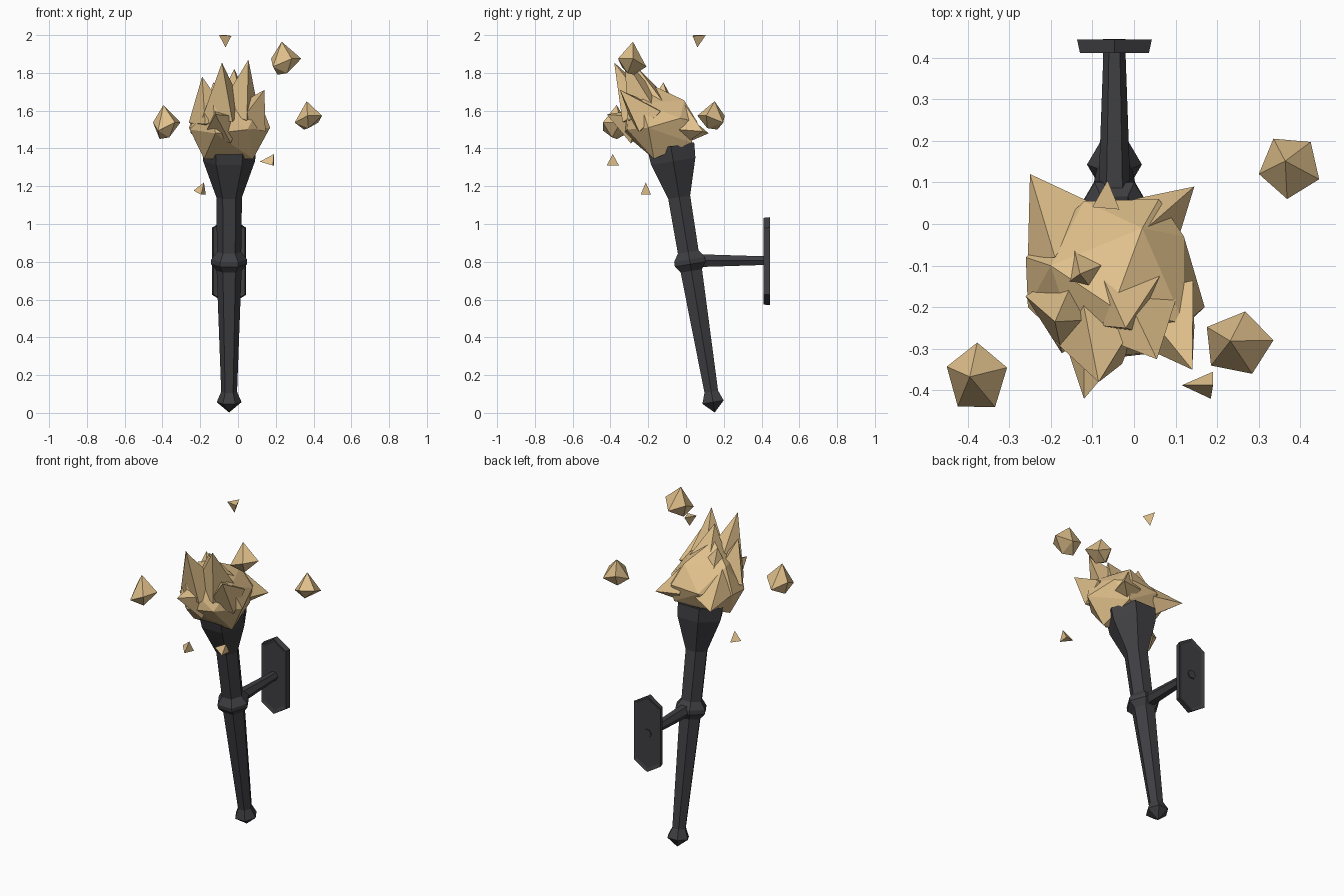
import bpy, bmesh, math
from mathutils import Vector, Matrix

if "Cube" in bpy.data.objects:
    bpy.data.objects.remove(bpy.data.objects["Cube"])


def material(name, colour):
    m = bpy.data.materials.new(name)
    m.diffuse_color = (*colour, 1)
    m.use_nodes = True
    m.node_tree.nodes["Principled BSDF"].inputs["Base Color"].default_value = m.diffuse_color
    return m


IRON = material("dark iron", (0.05, 0.05, 0.056))
FIRE = material("pale gold flame", (0.75, 0.53, 0.26))


def finish(name, bm, mat, matrix=Matrix()):
    bmesh.ops.recalc_face_normals(bm, faces=bm.faces)
    me = bpy.data.meshes.new(name)
    bm.to_mesh(me)
    bm.free()
    me.transform(matrix)
    me.materials.append(mat)
    ob = bpy.data.objects.new(name, me)
    bpy.context.collection.objects.link(ob)
    return ob


def lathe(name, profile, matrix, sides=6):
    """Six-sided turned part; profile is (height, radius)."""
    bm = bmesh.new()
    rings = []
    for z, r in profile:
        if r == 0:
            rings.append([bm.verts.new((0, 0, z))] * sides)
        else:
            rings.append([bm.verts.new((r * math.cos(math.tau * i / sides),
                                        r * math.sin(math.tau * i / sides), z)) for i in range(sides)])
    for a, b in zip(rings, rings[1:]):
        for i in range(sides):
            j = (i + 1) % sides
            bm.faces.new(dict.fromkeys([a[i], a[j], b[j], b[i]]))
    return finish(name, bm, IRON, matrix)


def hull(bm, points):
    verts = [bm.verts.new(p) for p in points]
    res = bmesh.ops.convex_hull(bm, input=verts)
    spare = [g for g in set(res["geom_interior"] + res["geom_unused"]) if isinstance(g, bmesh.types.BMVert)]
    bmesh.ops.delete(bm, geom=spare, context='VERTS')


# Torch handle with pommel, collar and flared cup, leaning forward
lean = math.atan(0.165)
stretch = 1 / math.cos(lean)
profile = [(0, 0), (0.055, 0.066), (0.11, 0.042), (0.75, 0.066), (0.785, 0.095), (0.81, 0.095),
           (0.85, 0.064), (1.14, 0.068), (1.33, 0.137), (1.41, 0.145), (1.41, 0.12), (1.31, 0.09), (1.31, 0)]
lathe("torch_handle", [(z * stretch, r) for z, r in profile],
      Matrix.Translation((-0.047, 0.152, 0.002)) @ Matrix.Rotation(lean, 4, 'X'))

# Bracket arm reaching back to the wall
lathe("bracket_arm", [(0, 0), (0, 0.04), (0.36, 0.027), (0.405, 0.027), (0.405, 0)],
      Matrix.Translation((-0.047, 0.04, 0.806)) @ Matrix.Rotation(-math.pi / 2, 4, 'X'))

# Wall plate: long pointed hexagon with inset panels
bm = bmesh.new()
outline = [(0.09, 0.178), (0, 0.233), (-0.09, 0.178)]
outline += [(-x, -z) for x, z in outline]
front = [bm.verts.new((x * 0.92, 0.411, z * 0.985)) for x, z in outline]
back = [bm.verts.new((x, 0.444, z)) for x, z in outline]
caps = [bm.faces.new(front), bm.faces.new(back[::-1])]
for i in range(6):
    j = (i + 1) % 6
    bm.faces.new((front[i], front[j], back[j], back[i]))
bmesh.ops.recalc_face_normals(bm, faces=bm.faces)
bmesh.ops.inset_individual(bm, faces=caps, thickness=0.022, depth=-0.005)
finish("wall_plate", bm, IRON, Matrix.Translation((-0.047, 0, 0.803)))

# Flame body: faceted lump sitting in the cup
bm = bmesh.new()
hull(bm, [(-0.18, -0.17, 1.345), (0.08, -0.17, 1.345), (-0.05, -0.2, 1.37), (-0.15, 0, 1.42), (0.06, 0.03, 1.43),
          (-0.26, -0.08, 1.51), (-0.255, -0.2, 1.5), (-0.12, -0.33, 1.48), (0.05, -0.31, 1.5),
          (0.17, -0.2, 1.51), (0.12, -0.03, 1.56), (0.06, 0.06, 1.54), (-0.12, 0.055, 1.53),
          (-0.2, -0.1, 1.66), (0.02, -0.01, 1.655), (0.12, -0.24, 1.64),
          (-0.13, -0.32, 1.63), (-0.05, -0.2, 1.745)])


# Flame tongues: broad pyramids rooted in the body (tip, root, root radius)
def tongue(tip, root, radius, turn=0.3, sides=4):
    tip, root = Vector(tip), Vector(root)
    q = (tip - root).to_track_quat('Z', 'Y')
    base = [root + q @ Vector((radius * math.cos(math.tau * (i + turn) / sides),
                               radius * math.sin(math.tau * (i + turn) / sides), 0)) for i in range(sides)]
    hull(bm, base + [tip, root - (tip - root) * 0.2])


tongue((-0.085, -0.38, 1.855), (-0.08, -0.24, 1.59), 0.12)
tongue((0.055, -0.325, 1.87), (-0.0, -0.21, 1.60), 0.12, 0.0)
tongue((-0.19, -0.235, 1.78), (-0.15, -0.2, 1.55), 0.115, 0.4)
tongue((-0.13, -0.12, 1.75), (-0.1, -0.12, 1.56), 0.12)
tongue((-0.02, -0.25, 1.82), (-0.03, -0.17, 1.6), 0.13)
tongue((0.14, -0.35, 1.71), (0.07, -0.21, 1.56), 0.11)
tongue((-0.12, -0.42, 1.58), (-0.08, -0.25, 1.52), 0.11)
# Back corners of the flame
hull(bm, [(-0.25, 0.12, 1.48), (-0.255, -0.08, 1.51), (-0.1, 0.05, 1.5), (-0.19, -0.08, 1.65), (-0.14, -0.02, 1.42)])
hull(bm, [(0.145, 0.09, 1.49), (0.0, 0.06, 1.5), (0.105, -0.04, 1.5), (0.03, -0.01, 1.64), (0.04, 0.0, 1.43)])
finish("flame", bm, FIRE)


# Flying embers: lopsided bipyramids and small tetrahedra fitted to their boxes
def ember(name, low, high, points, turn=0.0):
    pts = [Matrix.Rotation(turn, 3, 'Z') @ Vector(p) for p in points]
    lo = [min(p[k] for p in pts) for k in range(3)]
    hi = [max(p[k] for p in pts) for k in range(3)]
    b = bmesh.new()
    hull(b, [[low[k] + (p[k] - lo[k]) / (hi[k] - lo[k]) * (high[k] - low[k]) for k in range(3)] for p in pts])
    finish(name, b, FIRE)


chunk = [(math.cos(math.tau * i / 5), math.sin(math.tau * i / 5), 0.25 * (-1) ** i - 0.2) for i in range(5)]
chunk += [(-0.2, 0.1, 1.1), (-0.45, 0.2, -0.95), (0.1, -0.3, -0.85)]
ember("ember_left", (-0.45, -0.44, 1.45), (-0.305, -0.285, 1.63), chunk, 0.3)
ember("ember_right", (0.3, 0.06, 1.5), (0.445, 0.205, 1.65), chunk, -0.4)
ember("ember_top", (0.175, -0.36, 1.79), (0.335, -0.21, 1.965), chunk, 0.1)
chip = [(1, 0, 0.5), (-0.5, 0.87, 0.5), (-0.5, -0.87, 0.4), (0, 0, -0.9)]
sideways = [(z, y, x) for x, y, z in chip]
ember("spark_top", (-0.1, 0.035, 1.935), (-0.035, 0.105, 2.0), chip, 1.5)
ember("spark_side", (0.115, -0.42, 1.31), (0.19, -0.355, 1.37), sideways)
ember("spark_low", (-0.235, -0.24, 1.155), (-0.17, -0.185, 1.22), sideways, -0.3)
